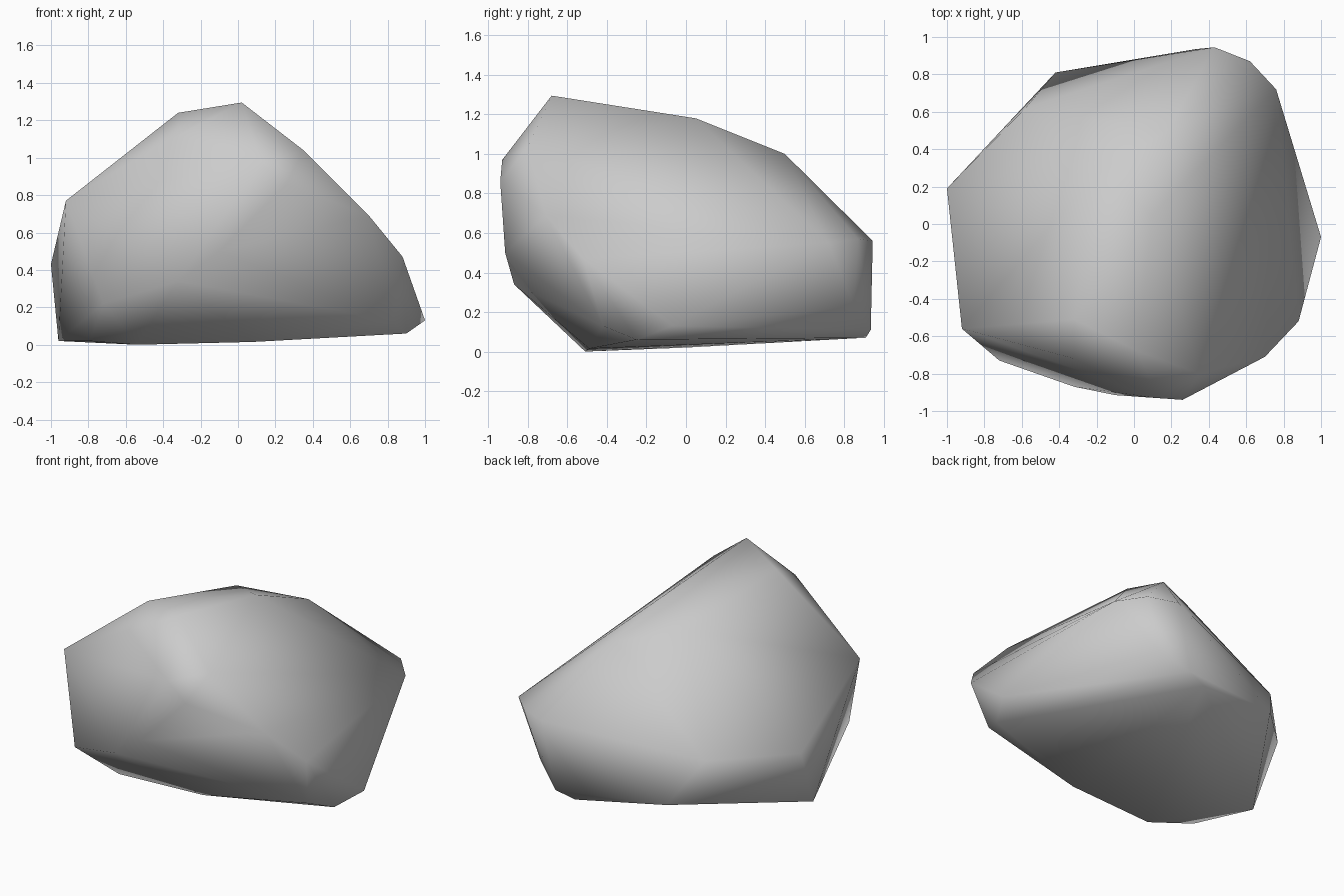
import bpy
import bmesh
from mathutils import Vector

# Remove only the default cube
default_cube = bpy.data.objects.get("Cube")
if default_cube is not None:
    bpy.data.objects.remove(default_cube, do_unlink=True)


def make_material(name, colour):
    """One flat colour, shown both in the viewport and in a render."""
    material = bpy.data.materials.new(name)
    material.use_nodes = True
    material.diffuse_color = colour
    for node in material.node_tree.nodes:
        if node.type == "BSDF_PRINCIPLED":
            node.inputs["Base Color"].default_value = colour
            node.inputs["Roughness"].default_value = 0.9
    return material


def make_boulder(name, corner_groups, material):
    """Wrap a tight skin around the corners and shade it smooth."""
    mesh = bpy.data.meshes.new(name)
    boulder = bpy.data.objects.new(name, mesh)
    bpy.context.scene.collection.objects.link(boulder)

    bm = bmesh.new()
    for corners in corner_groups:
        for corner in corners:
            bm.verts.new(Vector(corner))
    hull = bmesh.ops.convex_hull(bm, input=bm.verts[:], use_existing_faces=False)

    # Drop any corner that ended up inside the skin
    inside = [v for v in hull["geom_interior"] if isinstance(v, bmesh.types.BMVert)]
    bmesh.ops.delete(bm, geom=inside, context="VERTS")
    loose = [v for v in bm.verts if not v.link_faces]
    bmesh.ops.delete(bm, geom=loose, context="VERTS")
    bmesh.ops.recalc_face_normals(bm, faces=bm.faces[:])
    for face in bm.faces:
        face.smooth = True
    bm.to_mesh(mesh)
    bm.free()

    mesh.materials.append(material)
    return boulder


# Crest: the peak near the front and the long slope to the back
crest = [
    (.02, -.68, 1.295), (-.32, -.51, 1.24), (-.32, -.72, 1.12),
    (.35, -.8, 1.04), (.1, .05, 1.18), (-.2, .27, 1.08), (.18, .5, 1),
]

# Brow: the overhanging front wall
brow = [
    (.12, -.93, .97), (.26, -.94, .86), (-.1, -.915, .5),
    (-.32, -.87, .34), (-.72, -.73, .22),
]

# Shoulders: the widest corners around the sides and back
shoulders = [
    (.7, -.71, .69), (.88, -.52, .47), (1, -.07, .13),
    (.76, .72, .55), (.62, .87, .57), (.43, .945, .56),
    (-.58, .62, .43), (-.42, .81, .16),
    (-1, .19, .43), (-.92, -.56, .77),
]

# Foot: the nearly flat underside
foot = [
    (.08, -.49, .015), (-.54, -.51, 0), (-.79, -.37, .02),
    (-.96, 0, .02), (.2, .91, .07), (.33, .935, .11),
    (.5, .85, .23), (.9, -.25, .06), (.82, -.42, .13),
]

stone_grey = make_material("stone_grey", (.6, .6, .6, 1))
make_boulder("boulder", (crest, brow, shoulders, foot), stone_grey)
